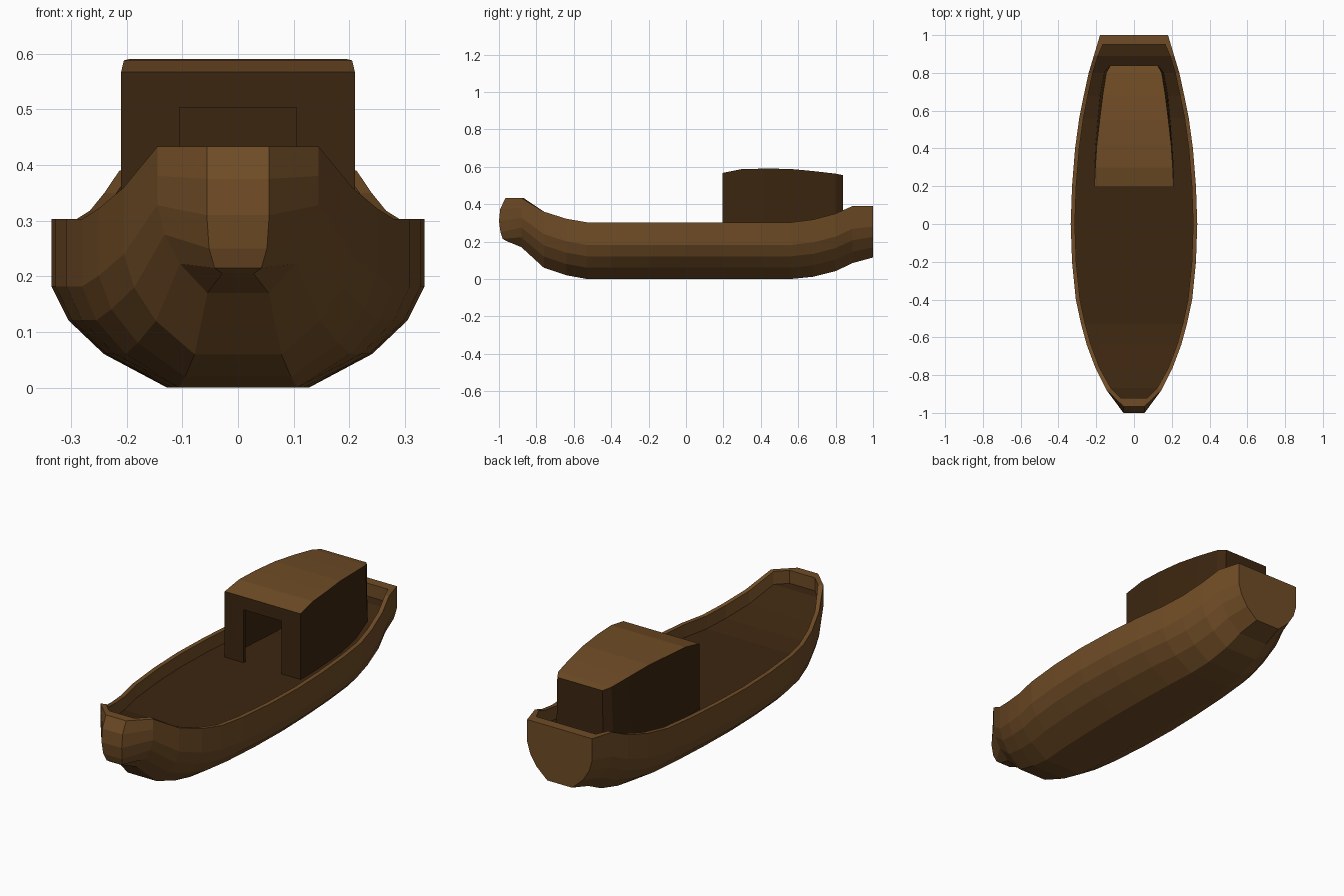
import bpy
import bmesh

if "Cube" in bpy.data.objects:
    bpy.data.objects.remove(bpy.data.objects["Cube"])


def material(name, rgb):
    m = bpy.data.materials.new(name)
    m.diffuse_color = (*rgb, 1.0)
    m.use_nodes = True
    m.node_tree.nodes["Principled BSDF"].inputs["Base Color"].default_value = m.diffuse_color
    return m


WOOD = material("warm_brown_wood", (0.16, 0.072, 0.019))
DARK = material("dark_brown_wood", (0.045, 0.019, 0.005))


def finish(name, bm):
    bmesh.ops.recalc_face_normals(bm, faces=bm.faces)
    me = bpy.data.meshes.new(name)
    bm.to_mesh(me)
    bm.free()
    me.materials.append(WOOD)
    me.materials.append(DARK)
    ob = bpy.data.objects.new(name, me)
    bpy.context.collection.objects.link(ob)
    return ob


# hull stations: y, half width, keel height, rail height
STATIONS = [
    (-0.88, 0.145, 0.17, 0.433), (-0.76, 0.205, 0.06, 0.36),
    (-0.64, 0.25, 0.02, 0.322), (-0.53, 0.28, 0.0, 0.303),
    (-0.40, 0.308, 0.0, 0.303), (-0.20, 0.328, 0.0, 0.303),
    (0.0, 0.335, 0.0, 0.303), (0.20, 0.328, 0.0, 0.303),
    (0.40, 0.312, 0.0, 0.303), (0.56, 0.29, 0.0, 0.303),
    (0.68, 0.266, 0.012, 0.318), (0.80, 0.24, 0.042, 0.35),
    (0.89, 0.213, 0.085, 0.39), (1.0, 0.18, 0.115, 0.39),
]
LEVELS = [(0.38, 0.0), (0.72, 0.2), (0.91, 0.4), (1, 0.6), (1, 0.8), (1, 1)]
RAIL, DEPTH = 0.022, 0.065

# half sections from keel up to the rail, over it and down to the deck
halves = []
# rounded stem
stem = [(0.028, -0.965, 0.205), (0.042, -0.98, 0.215), (0.052, -0.992, 0.25),
        (0.056, -1.0, 0.31), (0.056, -0.993, 0.375), (0.056, -0.965, 0.433)]
halves.append(stem + [(0.07, -0.92, 0.433), (0.07, -0.92, 0.433 - DEPTH)])
for y, w, z0, z1 in STATIONS:
    half = [(w * fx, y, z0 + (z1 - z0) * fz) for fx, fz in LEVELS]
    yi = 0.95 if y == 1.0 else y + 0.012 if y < -0.8 else y
    wi = 0.165 if y == 1.0 else w - RAIL
    half += [(wi, yi, z1), (wi, yi, z1 - DEPTH)]
    halves.append(half)

bm = bmesh.new()
right = [[bm.verts.new(p) for p in h] for h in halves]
left = [[bm.verts.new((-x, y, z)) for x, y, z in h] for h in halves]
for i in range(len(halves) - 1):
    for side in (right, left):
        for j in range(7):
            bm.faces.new((side[i][j], side[i][j + 1],
                          side[i + 1][j + 1], side[i + 1][j]))
    # keel and deck planking
    bm.faces.new((left[i][0], right[i][0], right[i + 1][0], left[i + 1][0]))
    deck = bm.faces.new((left[i][7], right[i][7],
                         right[i + 1][7], left[i + 1][7]))
    deck.material_index = 1
# stem strip and inner bow
for j in range(7):
    bm.faces.new((left[0][j], right[0][j], right[0][j + 1], left[0][j + 1]))
# transom, stern rail and inner stern
bm.faces.new(right[-1][:6] + left[-1][:6][::-1])
for j in (5, 6):
    bm.faces.new((left[-1][j], right[-1][j],
                  right[-1][j + 1], left[-1][j + 1]))
finish("hull", bm)

# cabin sections: y, roof half width, base half width, roof height
CABIN = [(0.195, 0.21, 0.21, 0.567), (0.30, 0.205, 0.21, 0.588),
         (0.42, 0.197, 0.203, 0.59), (0.55, 0.182, 0.192, 0.589),
         (0.68, 0.166, 0.18, 0.577), (0.80, 0.147, 0.16, 0.563),
         (0.84, 0.125, 0.13, 0.555)]
BASE, DOOR_W, DOOR_H = 0.235, 0.105, 0.503

bm = bmesh.new()
rows = []
for y, wt, wb, z in CABIN:
    rows.append([bm.verts.new(p) for p in
                 ((-wb, y, BASE), (-wt, y, z), (wt, y, z), (wb, y, BASE))])
for a, b in zip(rows, rows[1:]):
    for j in range(3):
        f = bm.faces.new((a[j], a[j + 1], b[j + 1], b[j]))
        f.material_index = 0 if j == 1 else 1
walls = [bm.faces.new(rows[-1])]
# front wall framed around the doorway
y0 = CABIN[0][0]
dl0, dl1, dr1, dr0 = [bm.verts.new(p) for p in (
    (-DOOR_W, y0, BASE), (-DOOR_W, y0, DOOR_H),
    (DOOR_W, y0, DOOR_H), (DOOR_W, y0, BASE))]
bl, tl, tr, br = rows[0]
walls.append(bm.faces.new((bl, dl0, dl1, tl)))
walls.append(bm.faces.new((tl, dl1, dr1, tr)))
walls.append(bm.faces.new((br, tr, dr1, dr0)))
for f in walls:
    f.material_index = 1
cabin = finish("cabin", bm)
# make sure the shell faces outward before thickening inward
roof = [p for p in cabin.data.polygons if p.material_index == 0]
if roof[0].normal.z < 0:
    cabin.data.flip_normals()
mod = cabin.modifiers.new("wall_thickness", 'SOLIDIFY')
mod.thickness = 0.015
mod.offset = -1
